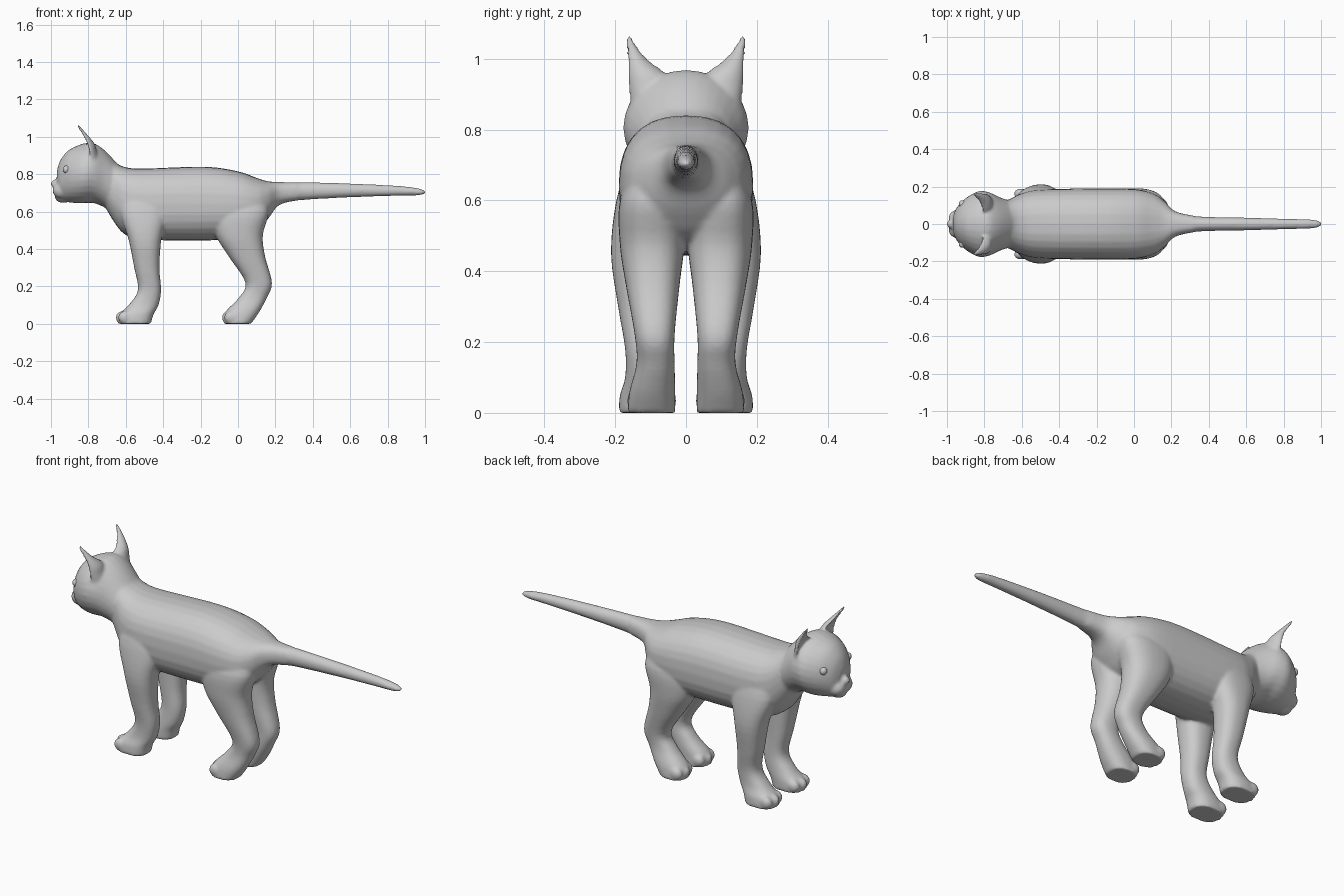
import bpy, bmesh, math
from mathutils import Vector, Matrix

if "Cube" in bpy.data.objects:
    bpy.data.objects.remove(bpy.data.objects["Cube"])

coat = bpy.data.materials.new("grey_coat")
coat.diffuse_color = (0.6, 0.6, 0.6, 1)
coat.use_nodes = True
coat.node_tree.nodes["Principled BSDF"].inputs["Base Color"].default_value = coat.diffuse_color


def smooth_rows(rows, steps=4):
    """Catmull-Rom interpolation of the cross-section rows."""
    out = []
    for i in range(len(rows) - 1):
        quad = [Vector(rows[min(max(i + k, 0), len(rows) - 1)]) for k in (-1, 0, 1, 2)]
        p0, p1, p2, p3 = quad
        for s in range(steps):
            t = s / steps
            out.append(0.5 * (2 * p1 + (p2 - p0) * t + (2 * p0 - 5 * p1 + 4 * p2 - p3) * t ** 2
                              + (3 * p1 - p0 - 3 * p2 + p3) * t ** 3))
    return out + [Vector(rows[-1])]


def loft(bm, rows, place, power=2.0, sides=28, dish=1.0):
    """Skin superellipse rings; place(row, u, v) puts a unit point in space."""
    rings = []
    for row in smooth_rows(rows):
        ring = []
        for k in range(sides):
            a = 2 * math.pi * k / sides
            c, s = math.cos(a), math.sin(a)
            u = math.copysign(abs(c) ** (2 / power), c)
            v = math.copysign(abs(s) ** (2 / power), s)
            ring.append(bm.verts.new(place(row, u * dish if u < 0 else u, v)))
        rings.append(ring)
    for a, b in zip(rings, rings[1:]):
        for k in range(sides):
            j = (k + 1) % sides
            bm.faces.new((a[k], a[j], b[j], b[k]))
    bm.faces.new(rings[0])
    bm.faces.new(rings[-1])


def along_x(r, u, v):        # row: x, top, bottom, half width
    return (r[0], r[3] * u, (r[1] + r[2]) / 2 + (r[1] - r[2]) / 2 * v)


def along_z(side):           # row: z, front x, back x, inner y, outer y
    def place(r, u, v):
        return ((r[1] + r[2]) / 2 + (r[2] - r[1]) / 2 * u,
                side * ((r[3] + r[4]) / 2 + (r[4] - r[3]) / 2 * v), r[0])
    return place


def ball(bm, centre, radii):
    m = Matrix.Translation(centre) @ Matrix.Diagonal((*radii, 1))
    bmesh.ops.create_uvsphere(bm, u_segments=20, v_segments=12, radius=1, matrix=m)


def finish(name, bm):
    bmesh.ops.recalc_face_normals(bm, faces=bm.faces[:])
    me = bpy.data.meshes.new(name)
    bm.to_mesh(me)
    bm.free()
    me.materials.append(coat)
    ob = bpy.data.objects.new(name, me)
    bpy.context.collection.objects.link(ob)
    for p in me.polygons:
        p.use_smooth = True
    return ob


body = bmesh.new()

# Torso running into the tail
loft(body, [(-.73, .92, .66, .10), (-.66, .865, .54, .135), (-.60, .837, .475, .165),
            (-.50, .83, .45, .185), (-.18, .84, .445, .19), (0, .815, .46, .187),
            (.10, .78, .50, .165), (.16, .762, .56, .125), (.22, .758, .635, .068),
            (.32, .756, .66, .044)], along_x, 2.4)
loft(body, [(.20, .755, .645, .06), (.35, .757, .662, .04), (.60, .75, .676, .034),
            (.85, .738, .684, .027), (.95, .727, .686, .024), (.99, .717, .691, .016),
            (1.003, .708, .699, .006)], along_x)

# Head with muzzle, nose and chin
loft(body, [(-.968, .82, .68, .04), (-.95, .875, .66, .085), (-.91, .925, .65, .13),
            (-.86, .952, .645, .163), (-.82, .965, .645, .177), (-.77, .965, .645, .168),
            (-.71, .925, .62, .14), (-.64, .85, .58, .12)], along_x)
for s in (-1, 1):
    ball(body, (-.94, s * .03, .712), (.052, .048, .045))
ball(body, (-.975, 0, .748), (.026, .026, .024))
ball(body, (-.935, 0, .678), (.045, .045, .032))

for s in (-1, 1):
    # Ears, hollow towards the front
    loft(body, [(.86, -.85, -.74, .04, .155), (.92, -.845, -.755, .045, .163),
                (.96, -.855, -.765, .058, .166), (1.0, -.865, -.795, .108, .168),
                (1.04, -.876, -.83, .14, .17), (1.07, -.884, -.858, .155, .168)],
         along_z(s), dish=-.25)
    # Front legs
    loft(body, [(.72, -.60, -.42, .06, .16), (.60, -.63, -.38, .05, .197),
                (.45, -.585, -.41, .055, .212), (.30, -.555, -.42, .06, .192),
                (.18, -.535, -.411, .06, .172), (.10, -.585, -.425, .055, .172),
                (.05, -.635, -.452, .05, .187), (0, -.64, -.465, .05, .19)], along_z(s), 2.4)
    # Hind legs
    loft(body, [(.70, -.10, .13, .04, .14), (.60, -.14, .165, .01, .187),
                (.475, -.12, .133, .005, .187), (.36, -.05, .145, .018, .17),
                (.22, .04, .182, .032, .145), (.14, .005, .155, .032, .14),
                (.06, -.07, .112, .03, .16), (0, -.075, .07, .03, .165)], along_z(s), 2.4)
    # Toes
    for x, y in ((-.617, .12), (-.05, .097)):
        for off in (-.045, 0, .045):
            ball(body, (x + abs(off) * .3, s * (y + off), .034), (.038, .025, .034))

cat = finish("cat_body", body)
blend = cat.modifiers.new("blend", 'REMESH')
blend.mode = 'VOXEL'
blend.voxel_size = 0.008
blend.use_smooth_shade = True
relax = cat.modifiers.new("relax", 'SMOOTH')
relax.factor = 0.5
relax.iterations = 6

# Eyes
for s, name in ((-1, "eye_right"), (1, "eye_left")):
    bm = bmesh.new()
    ball(bm, (-.917, s * .107, .825), (.02, .02, .021))
    finish(name, bm)
